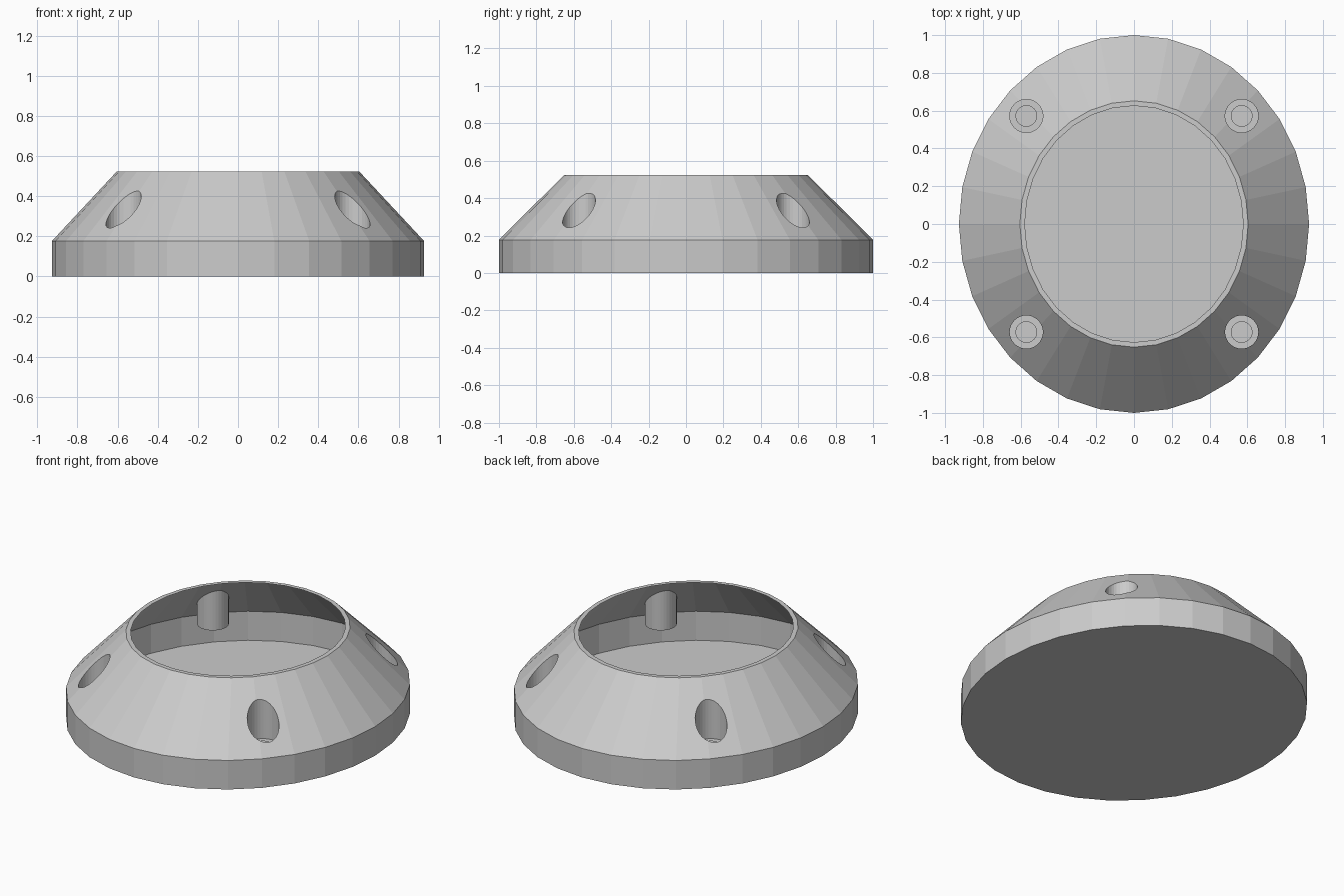
import bpy, bmesh
from mathutils import Matrix, Vector

if "Cube" in bpy.data.objects:
    bpy.data.objects.remove(bpy.data.objects["Cube"])

SEGMENTS = 32
SQUASH = 0.927          # plan is a slightly narrow ellipse
BREAK_Z, TOP_Z = 0.177, 0.523
POCKET_Z, POCKET_R = 0.185, 0.088


def make_object(name, bm):
    bmesh.ops.recalc_face_normals(bm, faces=bm.faces[:])
    mesh = bpy.data.meshes.new(name)
    bm.to_mesh(mesh)
    bm.free()
    obj = bpy.data.objects.new(name, mesh)
    bpy.context.collection.objects.link(obj)
    return obj


def open_flat_faces(bm, z, width):
    """Turn the flat faces at height z into rims of the given width."""
    flat = [f for f in bm.faces
            if f.normal.z > 0.99 and abs(f.calc_center_median().z - z) < 1e-3]
    bmesh.ops.inset_region(bm, faces=flat, thickness=width, use_even_offset=True)
    bmesh.ops.delete(bm, geom=flat, context='FACES')


# Housing: disc raised into a straight skirt, then a sloping shoulder
bm = bmesh.new()
bmesh.ops.create_circle(bm, cap_ends=True, segments=SEGMENTS, radius=1.0,
                        matrix=Matrix.Diagonal((SQUASH, 1, 1, 1)))
ring = bm.edges[:]
for z, scale in ((BREAK_Z, 1.0), (TOP_Z, 0.652)):
    new = bmesh.ops.extrude_edge_only(bm, edges=ring)["geom"]
    ring = [g for g in new if isinstance(g, bmesh.types.BMEdge)]
    for v in {v for e in ring for v in e.verts}:
        v.co = Vector((v.co.x * scale, v.co.y * scale, z))
bmesh.ops.contextual_create(bm, geom=ring)
housing = make_object("housing", bm)

# Cutter for the four screw pockets in the shoulder
bm = bmesh.new()
for sx in (-1, 1):
    for sy in (-1, 1):
        bmesh.ops.create_cone(
            bm, cap_ends=True, segments=32, radius1=POCKET_R, radius2=POCKET_R,
            depth=0.6,
            matrix=Matrix.Translation((0.57 * sx, 0.572 * sy, POCKET_Z + 0.3)))
cutter = make_object("pocket_cutter", bm)
cutter.hide_render = True

cut = housing.modifiers.new("pockets", 'BOOLEAN')
cut.operation = 'DIFFERENCE'
cut.solver = 'EXACT'
cut.object = cutter
bpy.context.view_layer.objects.active = housing
bpy.ops.object.modifier_apply(modifier=cut.name)
bpy.data.objects.remove(cutter)

# Open the top, leaving a narrow lip, and bore the pocket floors
bm = bmesh.new()
bm.from_mesh(housing.data)
bm.normal_update()
open_flat_faces(bm, TOP_Z, 0.026)
open_flat_faces(bm, POCKET_Z, 0.033)
bm.to_mesh(housing.data)
bm.free()
